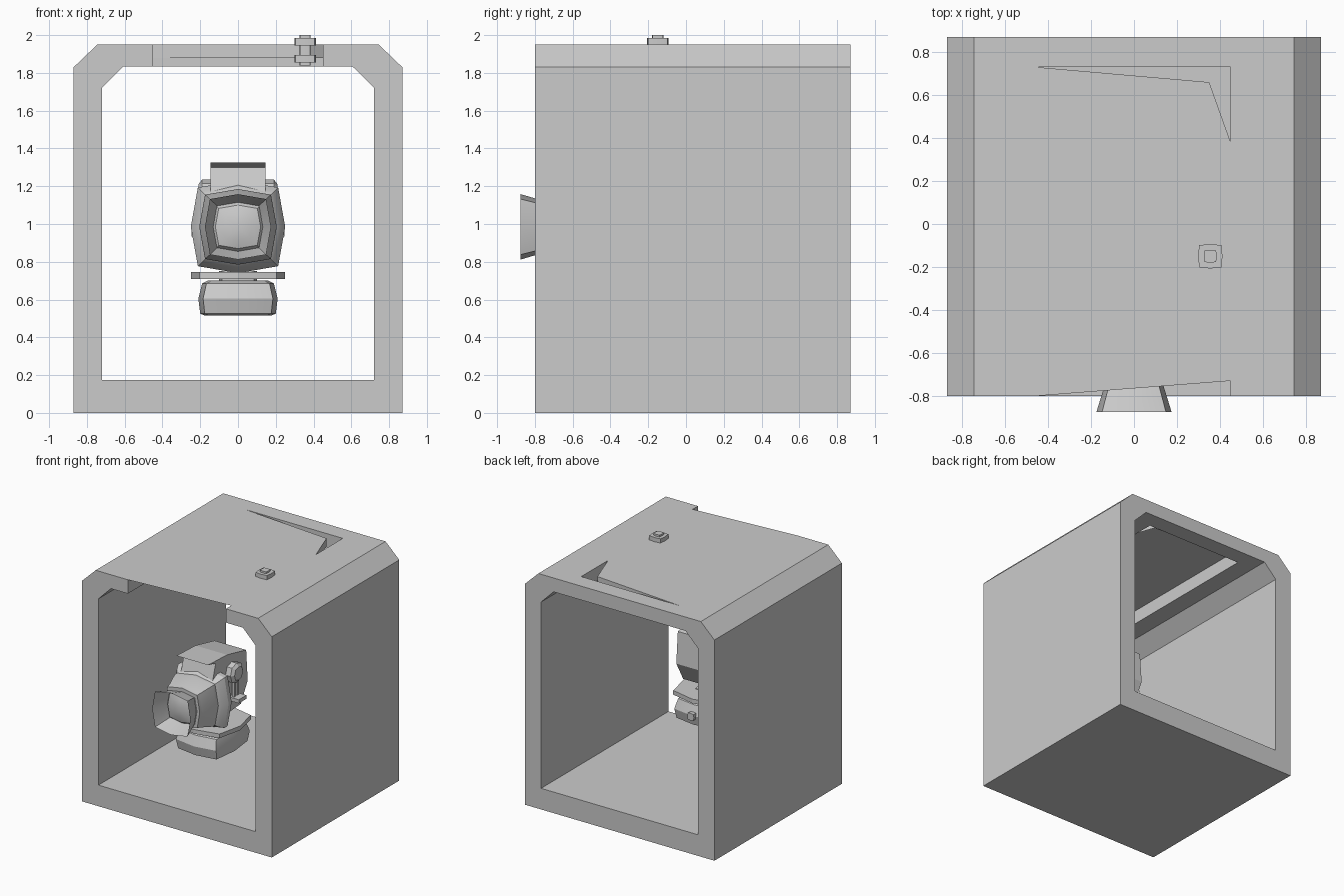
import bpy, bmesh
from mathutils import Vector

if "Cube" in bpy.data.objects:
    bpy.data.objects.remove(bpy.data.objects["Cube"])

grey = bpy.data.materials.new("plain_grey")
grey.use_nodes = True
colour = (0.6, 0.6, 0.6, 1)
grey.diffuse_color = colour
grey.node_tree.nodes["Principled BSDF"].inputs["Base Color"].default_value = colour


def finish(name, bm, smooth=False):
    bmesh.ops.recalc_face_normals(bm, faces=bm.faces[:])
    mesh = bpy.data.meshes.new(name)
    bm.to_mesh(mesh)
    bm.free()
    mesh.materials.append(grey)
    ob = bpy.data.objects.new(name, mesh)
    bpy.context.scene.collection.objects.link(ob)
    if smooth:
        bpy.ops.object.select_all(action="DESELECT")
        ob.select_set(True)
        bpy.context.view_layer.objects.active = ob
        bpy.ops.object.shade_smooth_by_angle(angle=0.4)


def extrude(name, profile, axis, a, b):
    """Push a flat profile along X (profile is y,z) or Y (profile is x,z)."""
    bm = bmesh.new()
    place = (lambda p: (a, *p)) if axis == "X" else (lambda p: (p[0], a, p[1]))
    face = bm.faces.new([bm.verts.new(place(p)) for p in profile])
    new = bmesh.ops.extrude_face_region(bm, geom=[face])["geom"]
    shift = Vector((b - a, 0, 0)) if axis == "X" else Vector((0, b - a, 0))
    bmesh.ops.translate(bm, vec=shift, verts=[v for v in new if isinstance(v, bmesh.types.BMVert)])
    finish(name, bm)


def box(name, x0, x1, y0, y1, z0, z1):
    extrude(name, [(x0, z0), (x1, z0), (x1, z1), (x0, z1)], "Y", y0, y1)


def bulged(w, h, corner):
    """Square outline whose sides bow out at their middles."""
    c, d = w * corner, h * corner
    return [(w, 0), (c, d), (0, h), (-c, d), (-w, 0), (-c, -d), (0, -h), (c, -d)]


def loft(name, sections, axis, centre, corner=0.85, caps=True):
    """Join bulged outlines; each section is (position on axis, half width, half height)."""
    bm = bmesh.new()
    rings = []
    for t, w, h in sections:
        ring = []
        for u, v in bulged(w, h, corner):
            p = {"X": (t, u, v), "Y": (u, t, v), "Z": (u, v, t)}[axis]
            ring.append(bm.verts.new(Vector(p) + Vector(centre)))
        rings.append(ring)
    for r, s in zip(rings, rings[1:]):
        for i in range(8):
            j = (i + 1) % 8
            bm.faces.new((r[i], r[j], s[j], s[i]))
    if caps:
        bm.faces.new(rings[0])
        bm.faces.new(rings[-1])
    finish(name, bm, smooth=True)


# Outer frame: a tube open front and back, with a slot along the roof
FRONT, BACK, TOP, CEILING, SLOT, SLOT_END = -0.80, 0.87, 1.95, 1.835, 0.45, 0.73
inner = [(SLOT, CEILING), (0.605, CEILING), (0.72, 1.72), (0.72, 0.175)]
outer = [(0.87, 0), (0.87, 1.83), (0.745, TOP), (SLOT, TOP)]


def flip(points):
    return [(-x, z) for x, z in reversed(points)]


extrude("frame", inner + flip(inner) + flip(outer) + outer, "Y", FRONT, BACK)
box("roof_back_bar", -SLOT, SLOT, SLOT_END, BACK, CEILING, TOP)

# Thin roof panel with a short skirt along its back edges
bm = bmesh.new()
outline = [(-SLOT, FRONT), (SLOT, -0.73), (SLOT, 0.38), (0.35, 0.66), (-SLOT, SLOT_END)]
top = [bm.verts.new((x, y, TOP)) for x, y in outline]
bm.faces.new(top)
low = [bm.verts.new((x, y, 1.88)) for x, y in outline[2:]]
for i in range(2):
    bm.faces.new((top[i + 2], low[i], low[i + 1], top[i + 3]))
finish("roof_panel", bm)

# Bolt through the roof panel
loft("roof_bolt", [(1.84, .03, .03), (1.855, .03, .03), (1.855, .057, .057), (1.895, .057, .057),
                   (1.895, .03, .03), (1.945, .03, .03), (1.945, .057, .057), (1.985, .057, .057),
                   (1.985, .03, .03), (2.0, .03, .03)], "Z", (0.355, -0.15, 0), corner=0.9)

# Lamp barrel, domed lens and flared hood
AXIS = (0, 0, 0.985)
loft("lamp_barrel", [(-.73, .16, .16), (-.70, .165, .165), (-.58, .205, .20), (-.55, .205, .20),
                     (-.53, .225, .22), (-.48, .25, .245), (-.44, .25, .245), (-.40, .20, .20),
                     (-.34, .16, .16)], "Y", AXIS)
loft("lamp_lens", [(-.73, .135, .13), (-.75, .12, .115), (-.765, .075, .07), (-.77, .02, .02)],
     "Y", AXIS)
loft("lamp_hood", [(-.73, .13, .13), (-.875, .175, .173)], "Y", AXIS, caps=False)

# Lamp housing with an overhanging top
housing = [(-.60, 1.325), (-.50, 1.30), (-.54, 1.17), (-.45, 0.82), (-.17, 0.84),
           (-.08, 1.0), (-.10, 1.26), (-.35, 1.315)]
extrude("lamp_housing", housing, "X", -0.145, 0.145)

# Side pivots and hanging arms
for side, s in (("left", 1), ("right", -1)):
    loft(side + "_pivot", [(s * .14, .08, .08), (s * .19, .08, .08), (s * .21, .055, .055)],
         "X", (0, -0.29, 1.155), corner=0.75)
    xs = sorted((s * .17, s * .19))
    for n, y in (("front", -.32), ("back", -.28)):
        box(f"{side}_{n}_arm", *xs, y, y + .02, 0.95, 1.12)
    xs = sorted((s * .15, s * .245))
    box(side + "_arm_foot", *xs, -.34, -.24, 0.935, 0.965)

# Swivel plate and bulged base
loft("swivel_plate", [(.71, .25, .25), (.745, .25, .25)], "Z", (0, -0.33, 0), corner=0.82)
loft("swivel_neck", [(.69, .10, .10), (.75, .10, .10)], "Z", (0, -0.33, 0))
loft("base", [(.515, .175, .20), (.525, .20, .23), (.605, .21, .25), (.685, .19, .22), (.70, .16, .18)],
     "Z", (0, -0.33, 0), corner=0.88)
loft("base_knob", [(-.12, .03, .03), (-.06, .03, .03)], "Y", (0, 0, 0.605))
